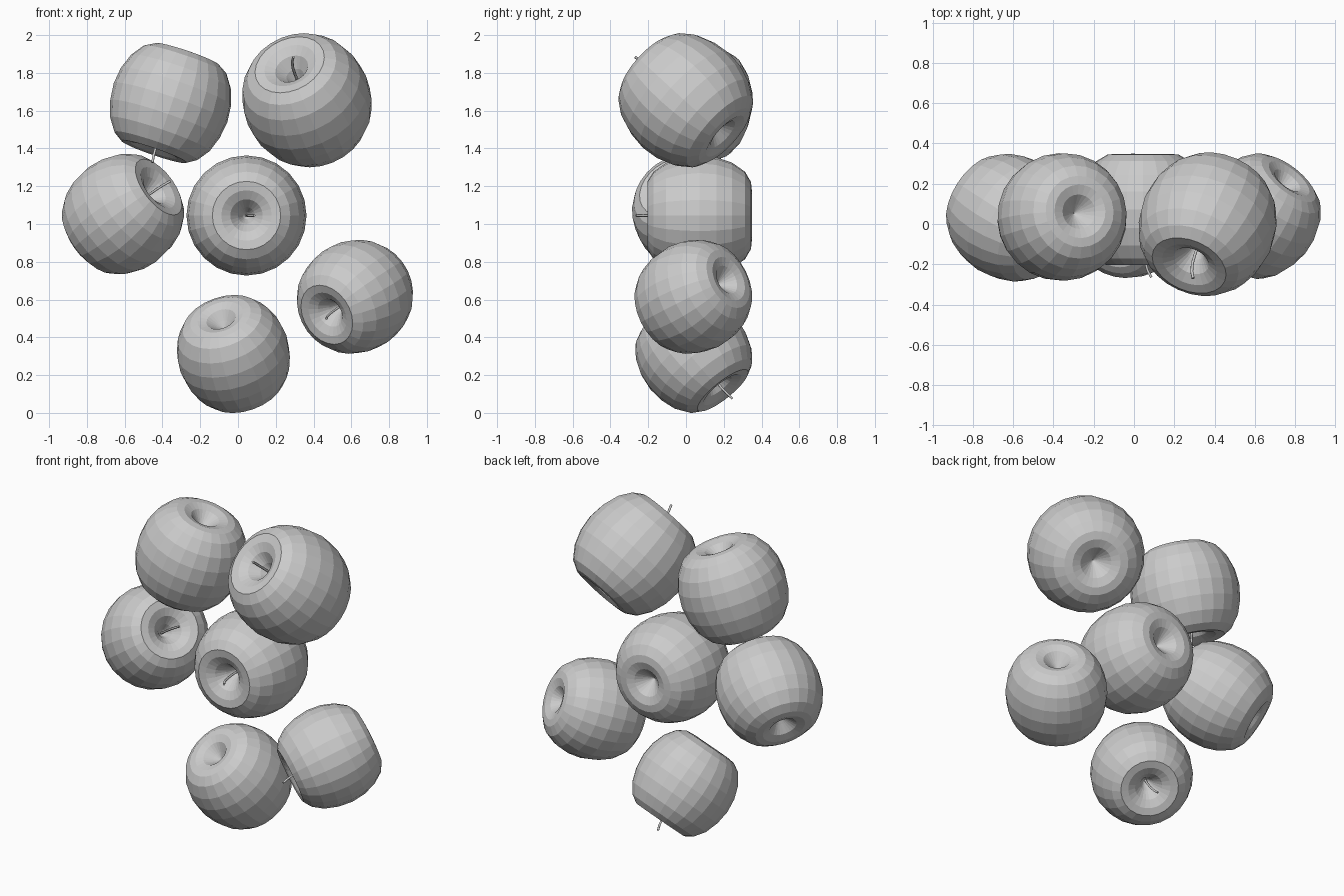
import bpy, bmesh, math
from mathutils import Vector, Matrix

if "Cube" in bpy.data.objects:
    bpy.data.objects.remove(bpy.data.objects["Cube"])

SEGMENTS = 24
# apple outline (radius, height) in units of the apple's radius, stem dimple to base dimple
PROFILE = [(0, .36), (.06, .43), (.14, .60), (.27, .77), (.42, .85), (.57, .868),
           (.73, .765), (.875, .56), (.965, .29), (1, 0), (.97, -.28), (.88, -.54),
           (.73, -.755), (.56, -.855), (.42, -.87), (.27, -.82), (.13, -.68), (0, -.56)]


def lathe(name, profile):
    bm = bmesh.new()
    rings = []
    for r, h in profile:
        n = SEGMENTS if r else 1
        rings.append([bm.verts.new((r * math.cos(2 * math.pi * i / n),
                                    r * math.sin(2 * math.pi * i / n), h)) for i in range(n)])
    for a, b in zip(rings, rings[1:]):
        for i in range(SEGMENTS):
            j = (i + 1) % SEGMENTS
            ring = [a[i % len(a)], b[i % len(b)], b[j % len(b)], a[j % len(a)]]
            bm.faces.new(list(dict.fromkeys(ring)))
    bmesh.ops.recalc_face_normals(bm, faces=bm.faces)
    mesh = bpy.data.meshes.new(name)
    bm.to_mesh(mesh)
    bm.free()
    return mesh


def stem_curve():
    curve = bpy.data.curves.new("stem", 'CURVE')
    curve.dimensions = '3D'
    curve.bevel_depth = .022
    curve.bevel_resolution = 1
    curve.use_fill_caps = True
    pts = [(0, 0, .34), (.01, 0, .6), (.03, 0, .8), (.07, 0, .95), (.13, 0, 1.06)]
    spline = curve.splines.new('POLY')
    spline.points.add(len(pts) - 1)
    for p, co in zip(spline.points, pts):
        p.co = (*co, 1)
    return curve


body, stem = lathe("apple", PROFILE), stem_curve()

# name, centre, radius, direction of the stem end
APPLES = [
    ("top_left", (-.357, .035, 1.643), .318, (-.32, -.10, -.94)),
    ("top_right", (.365, 0, 1.654), .339, (-.31, -.70, .64)),
    ("left", (-.61, .032, 1.052), .308, (.70, -.45, .53)),
    ("centre", (.045, .072, 1.045), .318, (0, -1, 0)),
    ("lower_right", (.62, .04, .615), .296, (-.58, -.72, -.37)),
    ("bottom", (-.024, .04, .313), .297, (.27, .60, -.75)),
]

for name, centre, radius, axis in APPLES:
    turn = Vector(axis).to_track_quat('Z', 'Y').to_matrix().to_4x4()
    place = Matrix.Translation(centre) @ turn @ Matrix.Scale(radius, 4)
    for part, data in (("apple", body), ("stem", stem)):
        ob = bpy.data.objects.new(f"{name}_{part}", data)
        bpy.context.collection.objects.link(ob)
        ob.matrix_world = place
